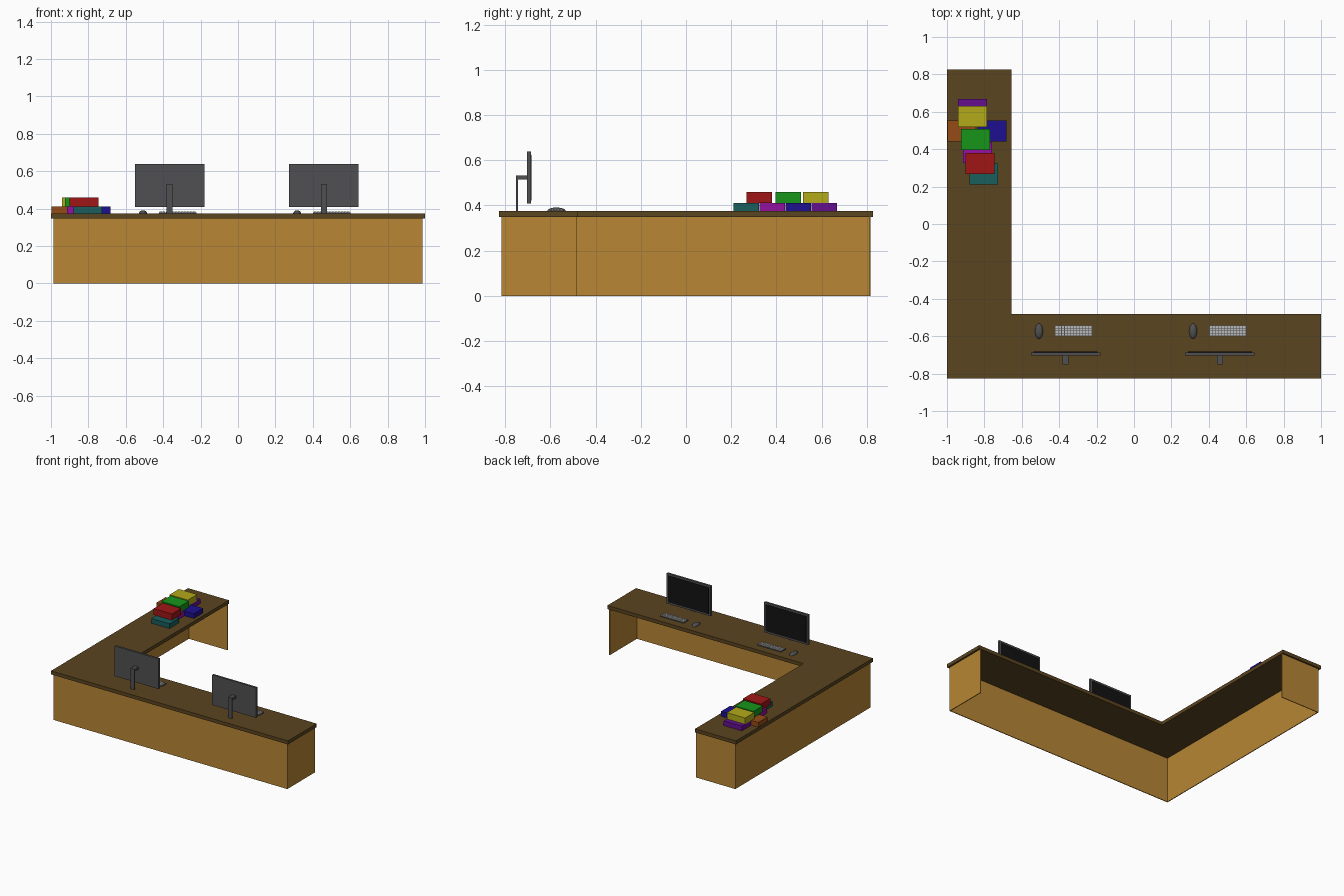
import bpy, bmesh, math

if "Cube" in bpy.data.objects:
    bpy.data.objects.remove(bpy.data.objects["Cube"])


def material(name, rgb):
    m = bpy.data.materials.new(name)
    m.diffuse_color = (*rgb, 1)
    m.use_nodes = True
    m.node_tree.nodes["Principled BSDF"].inputs["Base Color"].default_value = m.diffuse_color
    return m


WOOD = material("light_wood", (0.48, 0.24, 0.035))
DARK = material("dark_wood", (0.105, 0.058, 0.014))
GREY = material("grey_plastic", (0.08, 0.08, 0.085))
BLACK = material("black_glass", (0.006, 0.006, 0.006))
KEYS = material("key_caps", (0.5, 0.5, 0.5))


def finish(name, bm, mat):
    bmesh.ops.recalc_face_normals(bm, faces=bm.faces)
    me = bpy.data.meshes.new(name)
    bm.to_mesh(me)
    bm.free()
    ob = bpy.data.objects.new(name, me)
    bpy.context.collection.objects.link(ob)
    me.materials.append(mat)
    return ob


def add_box(bm, x, y, z):
    """Add a box given (min, max) ranges on each axis."""
    verts = bmesh.ops.create_cube(bm, size=1)["verts"]
    for v in verts:
        for i, (lo, hi) in enumerate((x, y, z)):
            v.co[i] = lo if v.co[i] < 0 else hi


def box(name, x, y, z, mat):
    bm = bmesh.new()
    add_box(bm, x, y, z)
    return finish(name, bm, mat)


# L-shaped desktop
TOP = 0.375
BOTTOM = 0.348
bm = bmesh.new()
outline = [(-1, -0.826), (1, -0.826), (1, -0.48), (-0.655, -0.48), (-0.655, 0.826), (-1, 0.826)]
face = bm.faces.new([bm.verts.new((x, y, BOTTOM)) for x, y in outline])
ext = bmesh.ops.extrude_face_region(bm, geom=[face])["geom"]
for v in ext:
    if isinstance(v, bmesh.types.BMVert):
        v.co.z = TOP
finish("desktop", bm, DARK)

# thin panels: outer sides and the two ends, knee side left open
T = 0.006
X, Y = 0.987, 0.815
box("front_panel", (-X, X), (-Y, -Y + T), (0, BOTTOM), WOOD)
box("left_panel", (-X, -X + T), (-Y + T, Y), (0, BOTTOM), WOOD)
box("right_end_panel", (X - T, X), (-Y + T, -0.482), (0, BOTTOM), WOOD)
box("back_end_panel", (-X + T, -0.657), (Y - T, Y), (0, BOTTOM), WOOD)


def workstation(cx, tag):
    # monitor: casing, glass, post and arm
    box("monitor_casing_" + tag, (cx - 0.185, cx + 0.185), (-0.702, -0.686), (0.408, 0.638), GREY)
    box("monitor_screen_" + tag, (cx - 0.171, cx + 0.171), (-0.688, -0.683), (0.422, 0.624), BLACK)
    box("monitor_post_" + tag, (cx - 0.016, cx + 0.016), (-0.751, -0.742), (TOP, 0.532), GREY)
    box("monitor_arm_" + tag, (cx - 0.016, cx + 0.016), (-0.742, -0.702), (0.514, 0.532), GREY)
    # keyboard with a grid of keys
    x0, x1, y0, y1 = cx - 0.058, cx + 0.142, -0.60, -0.542
    box("keyboard_base_" + tag, (x0, x1), (y0, y1), (TOP, 0.380), GREY)
    bm = bmesh.new()
    cols, rows = 12, 4
    dx, dy = (x1 - x0 - 0.006) / cols, (y1 - y0 - 0.006) / rows
    for i in range(cols):
        for j in range(rows):
            kx, ky = x0 + 0.003 + i * dx, y0 + 0.003 + j * dy
            add_box(bm, (kx + 0.0015, kx + dx - 0.0015), (ky + 0.0015, ky + dy - 0.0015), (0.379, 0.384))
    finish("keyboard_keys_" + tag, bm, KEYS)
    # mouse: half-dome ellipsoid
    bm = bmesh.new()
    bmesh.ops.create_uvsphere(bm, u_segments=24, v_segments=12, radius=1)
    bmesh.ops.bisect_plane(bm, geom=bm.verts[:] + bm.edges[:] + bm.faces[:], plane_co=(0, 0, 0),
                           plane_no=(0, 0, 1), clear_inner=True)
    bmesh.ops.holes_fill(bm, edges=[e for e in bm.edges if e.is_boundary])
    for v in bm.verts:
        v.co = (cx - 0.143 + v.co.x * 0.021, -0.573 + v.co.y * 0.041, TOP + v.co.z * 0.016)
    ob = finish("mouse_" + tag, bm, GREY)
    bpy.context.view_layer.objects.active = ob
    ob.select_set(True)
    bpy.ops.object.shade_smooth_by_angle(angle=math.radians(40))
    ob.select_set(False)


workstation(-0.365, "left")
workstation(0.459, "right")

# stacked books: colour, min x, min y, layer
books = [
    ("teal", (0.01, 0.11, 0.11), -0.88, 0.211, 0),
    ("magenta", (0.3, 0.005, 0.35), -0.914, 0.326, 0),
    ("blue", (0.012, 0.005, 0.28), -0.836, 0.441, 0),
    ("orange", (0.3, 0.07, 0.008), -0.998, 0.441, 0),
    ("purple", (0.13, 0.005, 0.28), -0.94, 0.556, 0),
    ("red", (0.35, 0.008, 0.008), -0.90, 0.268, 1),
    ("green", (0.008, 0.3, 0.01), -0.925, 0.396, 1),
    ("yellow", (0.45, 0.4, 0.01), -0.94, 0.518, 1),
]
for name, rgb, x, y, layer in books:
    z = 0.363 + 0.048 * layer
    box("book_" + name, (x, x + 0.154), (y, y + 0.112), (z, z + 0.048), material(name, rgb))
